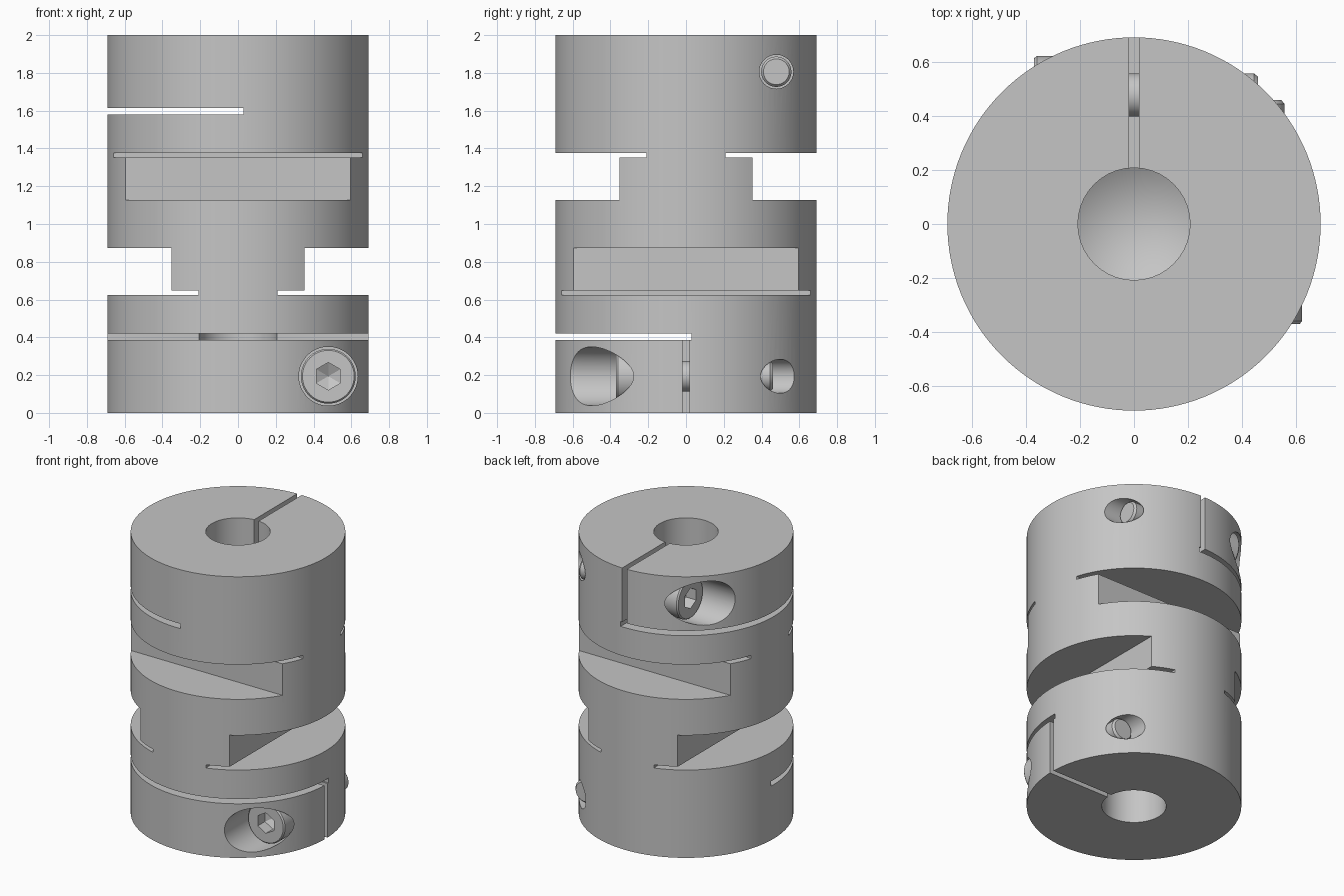
import bpy
import bmesh
from math import pi, radians
from mathutils import Matrix, Vector

if "Cube" in bpy.data.objects:
    bpy.data.objects.remove(bpy.data.objects["Cube"])

metal = bpy.data.materials.new("grey_metal")
metal.use_nodes = True
GREY = (0.56, 0.56, 0.56, 1)
metal.diffuse_color = GREY
metal.node_tree.nodes["Principled BSDF"].inputs["Base Color"].default_value = GREY


def add_object(name, bm, matrix):
    """Turn a bmesh into an object, with the matrix baked in."""
    bm.transform(matrix)
    bm.normal_update()
    bmesh.ops.recalc_face_normals(bm, faces=bm.faces)
    mesh = bpy.data.meshes.new(name)
    bm.to_mesh(mesh)
    bm.free()
    mesh.materials.append(metal)
    obj = bpy.data.objects.new(name, mesh)
    bpy.context.collection.objects.link(obj)
    return obj


def lathe(name, profile, steps, matrix=Matrix()):
    """Spin a (radius, height) profile around z."""
    bm = bmesh.new()
    verts = [bm.verts.new((0, r, z)) for r, z in profile]
    edges = [bm.edges.new(pair) for pair in zip(verts, verts[1:])]
    bmesh.ops.spin(bm, geom=verts + edges, cent=(0, 0, 0), axis=(0, 0, 1),
                   angle=2 * pi, steps=steps)
    bmesh.ops.remove_doubles(bm, verts=bm.verts, dist=1e-5)
    bm.normal_update()
    bmesh.ops.dissolve_limit(bm, angle_limit=0.002, verts=bm.verts, edges=bm.edges)
    return add_object(name, bm, matrix)


def rod(name, radius, low, high, steps, matrix=Matrix()):
    return lathe(name, [(0, low), (radius, low), (radius, high), (0, high)], steps, matrix)


def block(name, low, high, matrix=Matrix()):
    """Box between two opposite corners."""
    low, high = Vector(low), Vector(high)
    bm = bmesh.new()
    bmesh.ops.create_cube(bm, size=1, matrix=Matrix.Translation((low + high) / 2)
                          @ Matrix.Diagonal((*(high - low), 1)))
    return add_object(name, bm, matrix)


cutters = []


def cut(target, cutter):
    """Subtract the cutter; all cutters are discarded at the end."""
    cutter.hide_render = True
    cutters.append(cutter)
    mod = target.modifiers.new("cut", "BOOLEAN")
    mod.operation = "DIFFERENCE"
    mod.solver = "EXACT"
    mod.object = cutter
    bpy.context.view_layer.objects.active = target
    bpy.context.view_layer.update()
    bpy.ops.object.modifier_apply(modifier=mod.name)


def smooth(obj):
    bpy.ops.object.select_all(action="DESELECT")
    obj.select_set(True)
    bpy.context.view_layer.objects.active = obj
    bpy.ops.object.shade_smooth_by_angle(angle=radians(30))


RADIUS = 0.692
body = rod("coupling_body", RADIUS, 0, 2, 128)

# The upper half is the lower half turned over about a diagonal axis
centre = Matrix.Translation((0, 0, 1))
flip = centre @ Matrix.Rotation(pi, 4, Vector((1, 1, 0))) @ centre.inverted()

for half, place in (("lower", Matrix()), ("upper", flip)):
    # Blind shaft bore with a drill point
    cut(body, lathe(half + "_bore",
                    [(0, -0.1), (0.208, -0.1), (0.208, 0.53), (0, 0.65)], 40, place))

    # Opposed flex notches with a thin relief slot under each
    for side, angle in (("near", 0), ("far", pi)):
        turn = place @ Matrix.Rotation(angle, 4, "Z")
        label = half + "_" + side
        cut(body, block(label + "_relief", (0.209, -1, 0.625), (1, 1, 0.648), turn))
        cut(body, block(label + "_notch", (0.352, -1, 0.637), (1, 1, 0.872), turn))

    # Clamp ear: half-depth slot and radial slit
    cut(body, block(half + "_ear_slot", (-1, -1, 0.385), (1, 0.03, 0.419), place))
    cut(body, block(half + "_ear_slit", (0.1, -0.018, -0.1), (1, 0.018, 0.4), place))

    # Clamp screw hole and counterbore, with the head facing the front
    axis = place @ Matrix.Translation((0.478, 0, 0.194)) @ Matrix.Rotation(pi / 2, 4, "X")
    cut(body, rod(half + "_screw_hole", 0.09, -1, 1, 48, axis))
    cut(body, rod(half + "_counterbore", 0.156, 0.2, 1, 64, axis))

    # Socket head screw with chamfered ends and a hexagonal recess
    screw = lathe(half + "_clamp_screw", [
        (0, -0.46), (0.068, -0.46), (0.08, -0.445), (0.08, 0.202),
        (0.145, 0.202), (0.145, 0.36), (0.137, 0.37), (0, 0.37)], 64, axis)
    cut(screw, lathe(half + "_hex_socket", [
        (0, 0.25), (0.073, 0.29), (0.073, 0.5), (0, 0.5)], 6, axis))
    smooth(screw)

smooth(body)

for cutter in cutters:
    bpy.data.objects.remove(cutter)
